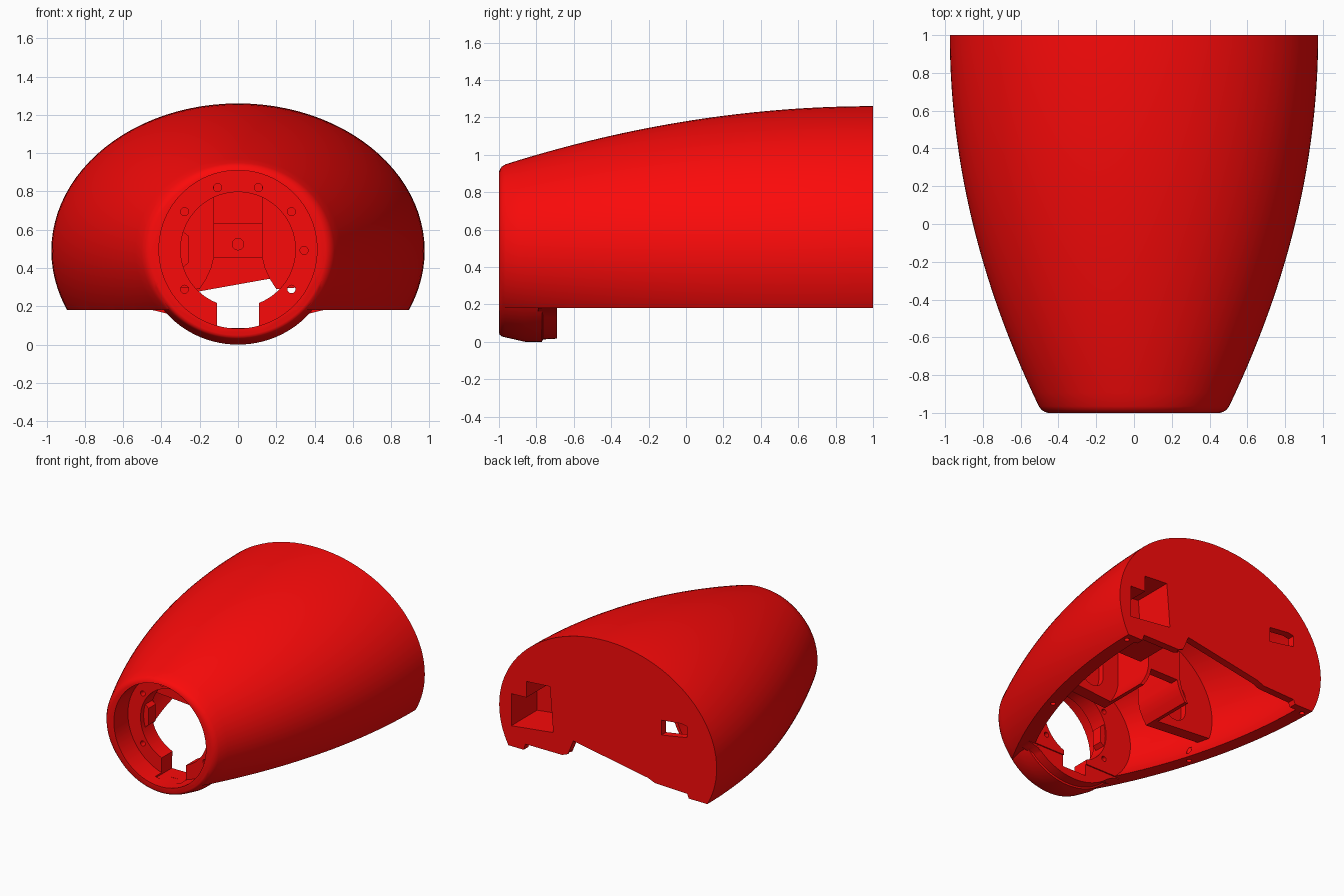
import bpy, bmesh, math

if "Cube" in bpy.data.objects:
    bpy.data.objects.remove(bpy.data.objects["Cube"])

RED = bpy.data.materials.new("red_plastic")
RED.diffuse_color = (0.97, 0.003, 0.003, 1)
RED.use_nodes = True
RED.node_tree.nodes["Principled BSDF"].inputs["Base Color"].default_value = RED.diffuse_color


def make(name, bm):
    bmesh.ops.recalc_face_normals(bm, faces=bm.faces)
    me = bpy.data.meshes.new(name)
    bm.to_mesh(me)
    bm.free()
    ob = bpy.data.objects.new(name, me)
    bpy.context.collection.objects.link(ob)
    return ob


def loft(name, sections, n=96, cx=0.0):
    """Skin ellipses given as (y, centre z, radius x, radius z)."""
    bm = bmesh.new()
    rings = []
    for y, cz, rx, rz in sections:
        rings.append([bm.verts.new((cx + rx * math.cos(2 * math.pi * i / n), y,
                                    cz + rz * math.sin(2 * math.pi * i / n))) for i in range(n)])
    for a, b in zip(rings, rings[1:]):
        for i in range(n):
            j = (i + 1) % n
            bm.faces.new((a[i], a[j], b[j], b[i]))
    bm.faces.new(rings[0])
    bm.faces.new(rings[-1])
    return make(name, bm)


def prism(name, pts, y0, y1):
    """Extrude an xz outline along y."""
    bm = bmesh.new()
    a, b = [[bm.verts.new((x, y, z)) for x, z in pts] for y in (y0, y1)]
    bm.faces.new(a)
    bm.faces.new(b)
    for i in range(len(pts)):
        j = (i + 1) % len(pts)
        bm.faces.new((a[i], a[j], b[j], b[i]))
    return make(name, bm)


def box(name, x0, x1, y0, y1, z0, z1):
    return prism(name, [(x0, z0), (x1, z0), (x1, z1), (x0, z1)], y0, y1)


def rod(name, x, z, r, y0, y1, n=32):
    return loft(name, [(y0, z, r, r), (y1, z, r, r)], n, x)


def boolean(ob, tool, op="DIFFERENCE"):
    bpy.context.view_layer.objects.active = ob
    m = ob.modifiers.new("bool", "BOOLEAN")
    m.operation, m.object, m.solver = op, tool, "EXACT"
    bpy.ops.object.modifier_apply(modifier=m.name)
    bpy.data.objects.remove(tool)


def finish(ob):
    ob.data.materials.clear()
    ob.data.materials.append(RED)
    bpy.ops.object.select_all(action="DESELECT")
    ob.select_set(True)
    bpy.context.view_layer.objects.active = ob
    bpy.ops.object.shade_smooth_by_angle(angle=math.radians(35))


def section(y, inset=0.0):
    t2 = ((1 - y) / 2) ** 2
    return (y, 0.49, 0.975 - 0.488 * t2 - inset, 0.77 - 0.322 * t2 - inset)


# outer shell with rounded nose edge and flat underside
ys = [-0.965 + 1.965 * i / 28 for i in range(29)]
nose = [section(-1, 0.03), section(-0.995, 0.018), section(-0.985, 0.006)]
shell = loft("housing_shell", nose + [section(y) for y in ys])
boolean(shell, box("under_cut", -2, 2, -2, 2, -1, 0.18))

# round collar hanging below the nose, with blended shoulders
collar = [(-0.9995, 0.475, 0.45, 0.426), (-0.996, 0.475, 0.461, 0.437), (-0.987, 0.475, 0.47, 0.445),
          (-0.97, 0.475, 0.478, 0.45), (-0.86, 0.475, 0.495, 0.475), (-0.77, 0.475, 0.495, 0.475),
          (-0.765, 0.475, 0.48, 0.462), (-0.69, 0.475, 0.48, 0.458)]
boolean(shell, loft("collar", collar), "UNION")
for s in (-1, 1):
    pts = [(0.28, 0.11), (0.33, 0.14), (0.37, 0.162), (0.42, 0.174), (0.45, 0.181), (0.45, 0.24), (0.28, 0.24)]
    boolean(shell, prism("shoulder", [(s * x, z) for x, z in pts], -0.79, -0.691), "UNION")

# inner cavity, leaving material around the rear socket
cav = loft("cavity", [section(-0.68 + 1.62 * i / 24, 0.095) for i in range(25)])
boolean(cav, box("socket_block", 0.44, 1.2, 0.6, 1.2, 0.29, 0.82))
boolean(shell, cav)

# front bearing seat, bore and lower slot
boolean(shell, rod("seat", 0, 0.497, 0.413, -1.1, -0.82, 96))
boolean(shell, rod("bore", 0, 0.497, 0.3, -0.9, -0.6, 96))
boolean(shell, box("slot", -0.11, 0.11, -0.9, -0.5, 0.086, 0.4))
for k in range(10):
    if k not in (5, 7, 8):
        a = math.radians(36 * k)
        boolean(shell, rod("screw_hole", 0.345 * math.cos(a), 0.492 + 0.345 * math.sin(a),
                           0.021, -0.9, -0.6, 20))

# rear wall cutouts: stepped socket, small window, slanted lower edge
boolean(shell, prism("socket", [(0.866, 0.345), (0.866, 0.605), (0.73, 0.61), (0.73, 0.74),
                                (0.52, 0.755), (0.49, 0.39)], 0.67, 1.1))
boolean(shell, prism("window", [(-0.48, 0.63), (-0.48, 0.75), (-0.66, 0.77), (-0.71, 0.76),
                                (-0.71, 0.67), (-0.6, 0.65)], 0.7, 1.1))
boolean(shell, prism("rear_edge", [(0.78, 0.1), (0.74, 0.23), (0.41, 0.23), (0.36, 0.25), (0.31, 0.37),
                                   (-0.36, 0.25), (-0.42, 0.225), (-0.71, 0.215), (-0.76, 0.1)], 0.8, 1.1))

# screw holes in the bottom rim
for x, y in ((0.66, -0.15), (-0.66, -0.15), (0.85, 0.93), (-0.85, 0.93), (0.37, 0.97)):
    bpy.ops.mesh.primitive_cylinder_add(vertices=20, radius=0.02, depth=0.2, location=(x, y, 0.2))
    boolean(shell, bpy.context.object)
finish(shell)

# flat key on one side of the bore
arc = [math.radians(180 + d) for d in range(-18, 19, 6)]
finish(prism("bore_key", [(0.302 * math.cos(a), 0.497 + 0.302 * math.sin(a)) for a in arc]
             + [(-0.255, 0.43), (-0.255, 0.565)], -0.78, -0.69))

# inner bulkhead wings reaching the shell wall, with flared rails along the middle channel
_, cz, rx, rz = section(-0.1, 0.06)
rim = [(rx * math.cos(math.radians(d)), cz + rz * math.sin(math.radians(d))) for d in range(-15, 81, 5)]
for s, side in ((-1, "left"), (1, "right")):
    inner = [(0.125, 1.08), (0.125, 0.46), (0.14, 0.4), (0.165, 0.345), (0.2, 0.29)]
    outer = [(x + 0.03, z) for x, z in reversed(inner)]
    finish(prism(side + "_bracket_rail", [(s * x, z) for x, z in inner + outer], -0.02, 0.35))
    wing = prism(side + "_bulkhead_wing", [(s * x, z) for x, z in inner + rim], -0.1, 0.0)
    # oblong pocket in the rear face of the wing
    pocket = [(s * 0.4 + 0.1 * math.cos(math.radians(d)),
               (0.58 if d <= 180 else 0.47) + 0.1 * math.sin(math.radians(d)))
              for d in list(range(0, 181, 15)) + list(range(181, 360, 15))]
    boolean(wing, prism("wing_pocket", pocket, -0.05, 0.1))
    finish(wing)

# cross plate with a centre hole, and the step above it
plate = box("bracket_plate", -0.14, 0.14, 0.28, 0.35, 0.455, 1.12)
boolean(plate, rod("plate_hole", 0, 0.525, 0.03, 0.2, 0.31))
finish(plate)
finish(box("bracket_step", -0.14, 0.14, 0.22, 0.29, 0.63, 1.12))
